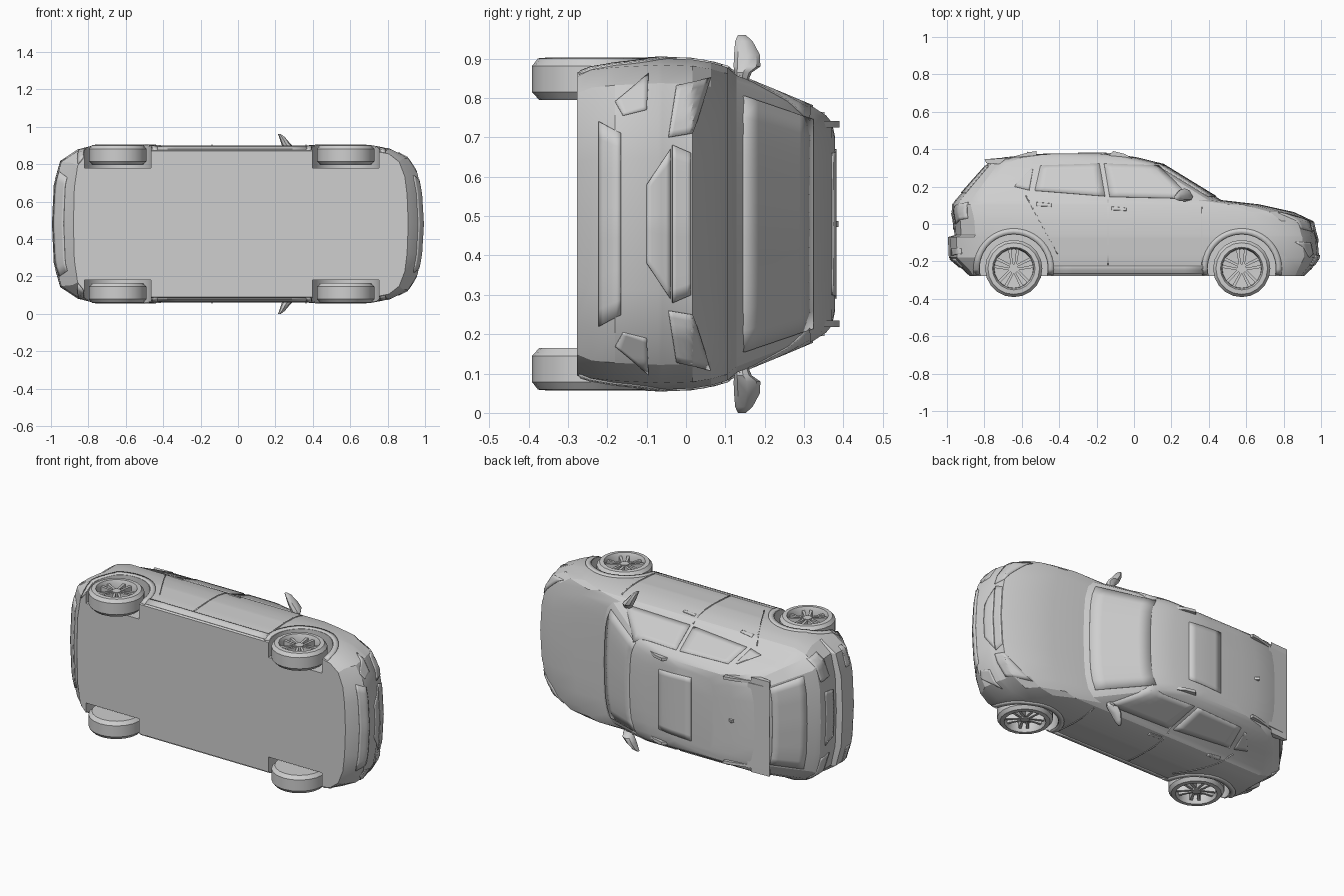
import bpy, bmesh, math
from mathutils import Vector
from mathutils.bvhtree import BVHTree

# The car lies on its side: nose to +x, roof to +y, width along z about MID
MID = 0.48

old = bpy.data.objects.get("Cube")
if old:
    bpy.data.objects.remove(old, do_unlink=True)

grey = bpy.data.materials.new("plain grey")
grey.use_nodes = True
grey.diffuse_color = (0.62, 0.62, 0.62, 1)
grey.node_tree.nodes["Principled BSDF"].inputs["Base Color"].default_value = (0.62, 0.62, 0.62, 1)


def finish(name, bm, smooth=None, recalc=True):
    if recalc:
        bmesh.ops.recalc_face_normals(bm, faces=bm.faces)
    me = bpy.data.meshes.new(name)
    bm.to_mesh(me)
    bm.free()
    me.materials.append(grey)
    ob = bpy.data.objects.new(name, me)
    bpy.context.collection.objects.link(ob)
    bpy.ops.object.select_all(action='DESELECT')
    ob.select_set(True)
    bpy.context.view_layer.objects.active = ob
    if smooth:
        bpy.ops.object.shade_smooth_by_angle(angle=math.radians(smooth))
    return ob


def loft(name, rings, smooth=None, closed_ends=True):
    """Skin equal-length rings of points and cap both ends."""
    bm = bmesh.new()
    vs = [[bm.verts.new(p) for p in r] for r in rings]
    n = len(rings[0])
    for a, b in zip(vs, vs[1:]):
        for i in range(n):
            j = (i + 1) % n
            bm.faces.new((a[i], a[j], b[j], b[i]))
    if closed_ends:
        bm.faces.new(vs[0])
        bm.faces.new(vs[-1])
    return finish(name, bm, smooth)


# ---- Body: plan outlines stacked from floor to roof
# height, rear x, front x, half width, front corner scale, rear corner scale
LAYERS = [
    (-0.277, -0.88, 0.91, 0.390, 0.6, 0.5),
    (-0.240, -0.92, 0.95, 0.408, 0.9, 0.8),
    (-0.180, -0.99, 0.99, 0.415, 1.0, 1.0),
    (-0.070, -0.995, 0.98, 0.421, 1.0, 1.0),
    (-0.060, -0.96, 0.975, 0.421, 1.0, 0.8),
    (0.016, -0.965, 0.957, 0.418, 1.0, 0.8),
    (0.064, -0.975, 0.855, 0.410, 0.75, 0.8),
    (0.105, -0.972, 0.67, 0.398, 0.55, 0.7),
    (0.128, -0.955, 0.467, 0.378, 0.42, 0.6),
    (0.230, -0.865, 0.30, 0.336, 0.40, 0.5),
    (0.325, -0.78, 0.145, 0.296, 0.38, 0.4),
    (0.356, -0.70, 0.02, 0.276, 0.35, 0.4),
    (0.371, -0.56, -0.08, 0.258, 0.3, 0.3),
    (0.378, -0.45, -0.16, 0.225, 0.2, 0.2),
]
FRONT = [(0, 0), (0.01, 0.4), (0.03, 0.65), (0.08, 0.85), (0.17, 0.96), (0.30, 1)]
REAR = [(0.25, 1), (0.14, 0.95), (0.045, 0.8), (0.01, 0.5), (0, 0)]


def outline(y, xr, xf, w, fs, rs):
    half = [(xf - d * fs, k * w) for d, k in FRONT] + [(xr + d * rs, k * w) for d, k in REAR]
    full = half + [(x, -z) for x, z in half[-2:0:-1]]
    return [(x, y, MID + z) for x, z in full]


body = loft("body_shell", [outline(*l) for l in LAYERS])


def disc(name, x, y, r, w0, w1, sides, side):
    """Solid cylinder across the car width."""
    rings = [[(x + r * math.cos(2 * math.pi * i / sides), y + r * math.sin(2 * math.pi * i / sides),
               MID + side * w) for i in range(sides)] for w in (w0, w1)]
    return loft(name, rings, 30)


# Wheel wells
WHEELS = {"rear": -0.643, "front": 0.576}
WY = -0.238
for end, wx in WHEELS.items():
    for s in (1, -1):
        cutter = disc("well_cutter", wx, WY, 0.182, 0.30, 0.55, 28, s)
        mod = body.modifiers.new("well", 'BOOLEAN')
        mod.object = cutter
        mod.solver = 'EXACT'
        bpy.context.view_layer.objects.active = body
        bpy.ops.object.modifier_apply(modifier=mod.name)
        bpy.data.objects.remove(cutter, do_unlink=True)
bpy.ops.object.select_all(action='DESELECT')
body.select_set(True)
bpy.context.view_layer.objects.active = body
bpy.ops.object.shade_smooth_by_angle(angle=math.radians(24))

shape = bmesh.new()
shape.from_mesh(body.data)
tree = BVHTree.FromBMesh(shape)
shape.free()


# ---- Thin plates that follow the body surface
def cast(view, a, b):
    """side: (x, y); front/rear: (y, width); top: (x, width)."""
    start, ray = {
        "left": ((a, b, 3), (0, 0, -1)), "right": ((a, b, -3), (0, 0, 1)),
        "front": ((3, a, MID + b), (-1, 0, 0)), "rear": ((-3, a, MID + b), (1, 0, 0)),
        "top": ((a, 3, MID + b), (0, -1, 0))}[view]
    return tree.ray_cast(Vector(start), Vector(ray))[0]


def plate(name, view, fn, nu=8, nv=6, thick=0.009):
    bm = bmesh.new()
    grid = []
    for i in range(nu + 1):
        hits = [cast(view, *fn(i / nu, j / nv)) for j in range(nv + 1)]
        grid.append([bm.verts.new(h) if h else None for h in hits])
    for i in range(nu):
        for j in range(nv):
            q = (grid[i][j], grid[i + 1][j], grid[i + 1][j + 1], grid[i][j + 1])
            if all(q):
                bm.faces.new(q)
    bmesh.ops.remove_doubles(bm, verts=bm.verts, dist=0.0005)
    ob = finish(name, bm, 30)
    mod = ob.modifiers.new("thickness", 'SOLIDIFY')
    mod.thickness = thick
    mod.offset = 0
    return ob


def quad(c):
    """Bilinear patch through four corners."""
    def fn(u, v):
        return tuple((1 - v) * ((1 - u) * c[0][k] + u * c[1][k]) + v * ((1 - u) * c[3][k] + u * c[2][k])
                     for k in (0, 1))
    return fn


def arch(cx):
    def fn(u, v):
        a = math.radians(-9 + 198 * u)
        r = 0.184 + 0.03 * v
        return cx + r * math.cos(a), WY + r * math.sin(a)
    return fn


SIDE = {
    "front_door_window": [(-0.13, 0.145), (0.31, 0.135), (0.13, 0.312), (-0.16, 0.322)],
    "rear_door_window": [(-0.53, 0.178), (-0.155, 0.148), (-0.185, 0.322), (-0.50, 0.312)],
    "quarter_window": [(-0.64, 0.20), (-0.56, 0.18), (-0.54, 0.295), (-0.55, 0.295)],
    "front_door_handle": [(-0.12, 0.074), (-0.04, 0.07), (-0.04, 0.085), (-0.12, 0.092)],
    "rear_door_handle": [(-0.52, 0.096), (-0.44, 0.092), (-0.44, 0.107), (-0.52, 0.114)],
    "front_door_seam": [(0.362, -0.22), (0.367, -0.22), (0.367, 0.09), (0.362, 0.09)],
    "middle_door_seam": [(-0.142, -0.22), (-0.137, -0.22), (-0.137, 0.13), (-0.142, 0.13)],
    "rear_door_seam": [(-0.412, -0.16), (-0.407, -0.16), (-0.575, 0.15), (-0.58, 0.15)],
    "sill_trim": [(-0.43, -0.265), (0.37, -0.265), (0.37, -0.225), (-0.43, -0.225)],
}
for s, view in ((1, "left"), (-1, "right")):
    for part, c in SIDE.items():
        plate(f"{view}_{part}", view, quad(c))
    for end, wx in WHEELS.items():
        plate(f"{view}_{end}_arch_trim", view, arch(wx), 24, 1)
    plate(f"{view}_headlight", "front", quad([(-0.045, s * 0.22), (-0.025, s * 0.35), (0.06, s * 0.37), (0.015, s * 0.23)]))
    plate(f"{view}_fog_lamp", "front", quad([(-0.18, s * 0.31), (-0.16, s * 0.275), (-0.10, s * 0.29), (-0.095, s * 0.38)]))
    plate(f"{view}_tail_light", "rear", quad([(0.0, s * 0.23), (0.03, s * 0.37), (0.115, s * 0.36), (0.09, s * 0.23)]))
    plate(f"{view}_rear_reflector", "rear", quad([(-0.17, s * 0.24), (-0.16, s * 0.35), (-0.13, s * 0.35), (-0.13, s * 0.24)]))

# Centre plates, given as half width at the low and high edge
CENTRE = {
    "windshield": ("front", 0.145, 0.32, 0.325, 0.265),
    "rear_window": ("rear", 0.165, 0.31, 0.28, 0.23),
    "upper_grille": ("front", -0.035, 0.012, 0.20, 0.18),
    "lower_grille": ("front", -0.10, -0.04, 0.10, 0.19),
    "bumper_intake": ("front", -0.22, -0.165, 0.26, 0.23),
    "number_plate_recess": ("rear", -0.03, 0.06, 0.14, 0.16),
    "rear_bumper_trim": ("rear", -0.23, -0.185, 0.25, 0.28),
    "sunroof": ("top", -0.30, -0.08, 0.19, 0.18),
}
for part, (view, lo, hi, wl, wh) in CENTRE.items():
    plate(part, view, quad([(lo, -wl), (lo, wl), (hi, wh), (hi, -wh)]), 12, 5)


# ---- Solid add-ons
def prism(name, pts, w0, w1):
    return loft(name, [[(x, y, MID + w) for x, y in pts] for w in (w0, w1)])


prism("roof_spoiler", [(-0.66, 0.358), (-0.80, 0.346), (-0.79, 0.332), (-0.72, 0.325)], -0.25, 0.25)
prism("roof_antenna", [(-0.58, 0.36), (-0.53, 0.36), (-0.57, 0.388)], -0.008, 0.008)
for s, tag in ((1, "left"), (-1, "right")):
    prism(f"{tag}_spoiler_fin", [(-0.68, 0.352), (-0.80, 0.346), (-0.79, 0.325), (-0.72, 0.32)], s * 0.25, s * 0.285)
    prism(f"{tag}_rear_rail_foot", [(-0.70, 0.345), (-0.52, 0.36), (-0.52, 0.39), (-0.56, 0.384)], s * 0.245, s * 0.262)
    prism(f"{tag}_front_rail_foot", [(-0.14, 0.36), (0.0, 0.345), (-0.05, 0.375), (-0.11, 0.39)], s * 0.245, s * 0.262)
    # Door mirror: stalk flaring into a swept housing
    sections = [(0.285, 0.140, 0.018, 0.012, 0.35), (0.285, 0.145, 0.03, 0.022, 0.385),
                (0.275, 0.155, 0.033, 0.034, 0.40), (0.255, 0.155, 0.024, 0.033, 0.43),
                (0.235, 0.147, 0.015, 0.022, 0.465), (0.222, 0.142, 0.008, 0.01, 0.48)]
    loft(f"{tag}_door_mirror", [[(x + rx * math.cos(k * math.pi / 4), y + ry * math.sin(k * math.pi / 4), MID + s * w)
                                 for k in range(8)] for x, y, rx, ry, w in sections], 40)


# ---- Wheels: turned tyre and rim, five twin spokes, hub
TYRE = [(0.02, 0.315), (0.135, 0.315), (0.153, 0.335), (0.153, 0.402), (0.138, 0.421),
        (0.114, 0.423), (0.106, 0.405), (0.104, 0.37), (0.02, 0.365)]
SIDES = 20
for end, wx in WHEELS.items():
    for s, tag in ((1, "left"), (-1, "right")):
        loft(f"{tag}_{end}_tyre_and_rim",
             [[(wx + r * math.cos(2 * math.pi * i / SIDES), WY + r * math.sin(2 * math.pi * i / SIDES), MID + s * w)
               for i in range(SIDES)] for r, w in TYRE], 35)
        disc(f"{tag}_{end}_hub", wx, WY, 0.026, 0.36, 0.41, 10, s)
        bm = bmesh.new()
        for k in range(5):
            for twin in (-1, 1):
                a = math.pi / 2 + 2 * math.pi * k / 5
                d = Vector((math.cos(a), math.sin(a), 0))
                t = Vector((-d.y, d.x, 0)) * twin
                corners = [d * 0.015 + t * 0.003, d * 0.108 + t * 0.014, d * 0.104 + t * 0.030, d * 0.015 + t * 0.015]
                lo, hi = ([bm.verts.new(Vector((wx, WY, MID + s * w)) + c) for c in corners] for w in (0.368, 0.405))
                bm.faces.new(lo)
                bm.faces.new(hi)
                for i in range(4):
                    j = (i + 1) % 4
                    bm.faces.new((lo[i], lo[j], hi[j], hi[i]))
        finish(f"{tag}_{end}_spokes", bm)
